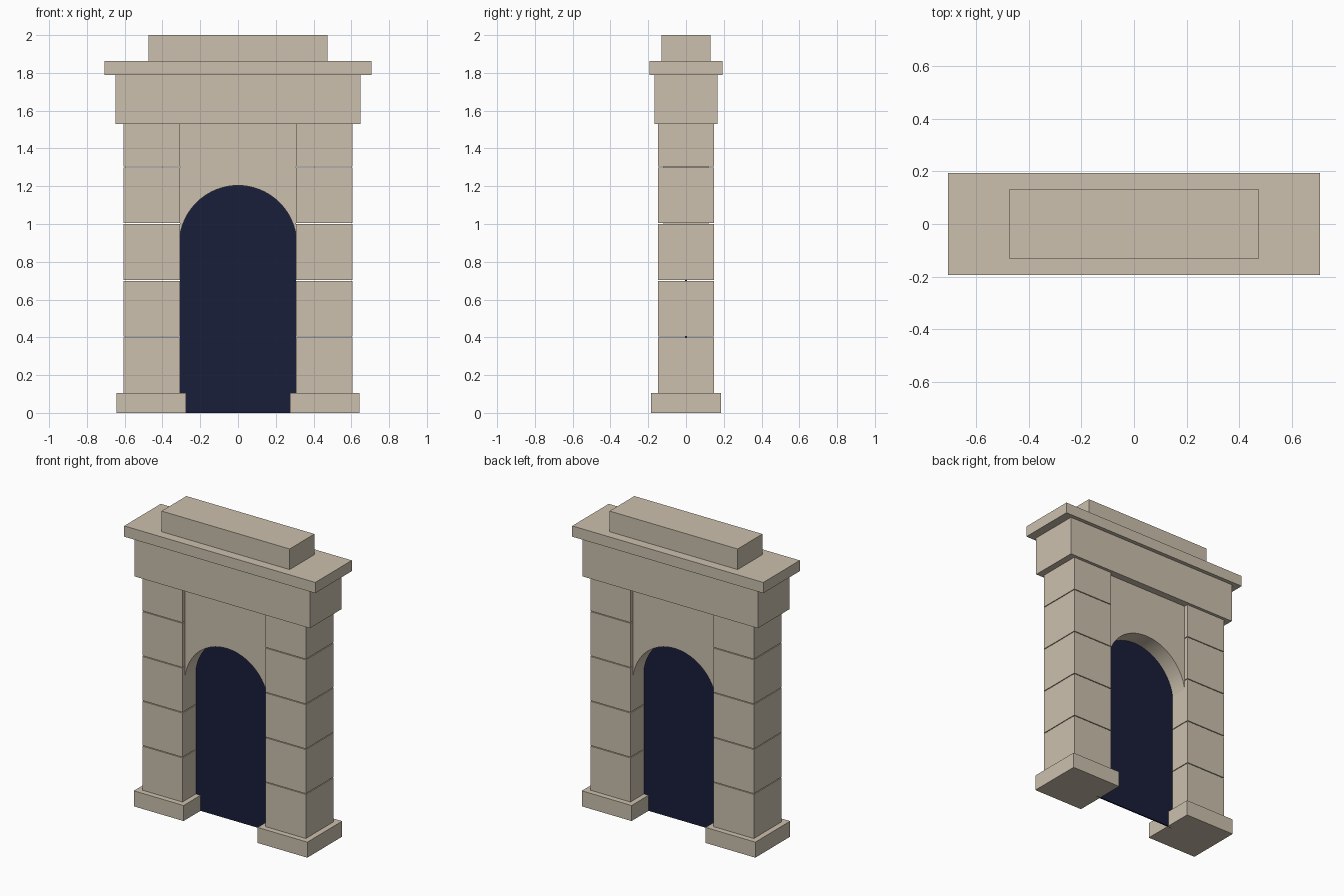
import bpy, bmesh, math

if "Cube" in bpy.data.objects:
    bpy.data.objects.remove(bpy.data.objects["Cube"])


def material(name, color):
    m = bpy.data.materials.new(name)
    m.diffuse_color = color
    m.use_nodes = True
    m.node_tree.nodes["Principled BSDF"].inputs["Base Color"].default_value = m.diffuse_color
    return m


STONE = material("sandstone", (0.60, 0.53, 0.42, 1))
DARK = material("dark_opening", (0.010, 0.013, 0.042, 1))


def add_object(name, bm, mat):
    bmesh.ops.recalc_face_normals(bm, faces=bm.faces)
    mesh = bpy.data.meshes.new(name)
    bm.to_mesh(mesh)
    bm.free()
    mesh.materials.append(mat)
    ob = bpy.data.objects.new(name, mesh)
    bpy.context.collection.objects.link(ob)
    return ob


def box(name, x0, x1, depth, z0, z1):
    """Stone block centred on y = 0; depth is the half depth."""
    bm = bmesh.new()
    bmesh.ops.create_cube(bm, size=1)
    for v in bm.verts:
        v.co = (x0 if v.co.x < 0 else x1, v.co.y * 2 * depth, z0 if v.co.z < 0 else z1)
    return add_object(name, bm, STONE)


def extrude_profile(name, points, depth, mat):
    """Extrude an x-z outline symmetrically along y."""
    bm = bmesh.new()
    face = bm.faces.new([bm.verts.new((x, -depth, z)) for x, z in points])
    out = bmesh.ops.extrude_face_region(bm, geom=[face], use_keep_orig=True)
    for g in out["geom"]:
        if isinstance(g, bmesh.types.BMVert):
            g.co.y = depth
    ob = add_object(name, bm, mat)
    bpy.ops.object.select_all(action='DESELECT')
    bpy.context.view_layer.objects.active = ob
    ob.select_set(True)
    bpy.ops.object.shade_smooth_by_angle(angle=math.radians(30))
    return ob


INNER, OUTER = 0.308, 0.605
BASE_TOP, PIER_TOP = 0.104, 1.53
COURSE, GAP = 0.3, 0.005

# Plinths and coursed stone piers on both sides
for side, s in (("left", -1), ("right", 1)):
    def span(a, b):
        return sorted((s * a, s * b))
    box(f"plinth_{side}", *span(0.274, 0.642), 0.184, 0, BASE_TOP)
    for i in range(5):
        z0 = BASE_TOP + i * COURSE
        z1 = min(z0 + COURSE - GAP, PIER_TOP)
        box(f"pier_block_{side}_{i + 1}", *span(INNER, OUTER), 0.147, z0, z1)

# Arch curve, running from the left springing to the right
RADIUS, CENTRE_Z, STEPS = 0.311, 0.893, 32
start = math.acos(INNER / RADIUS)
arch = []
for i in range(STEPS + 1):
    a = math.pi - start - (math.pi - 2 * start) * i / STEPS
    arch.append((RADIUS * math.cos(a), CENTRE_Z + RADIUS * math.sin(a)))

# Recessed wall above the arch, and the dark panel filling the opening
extrude_profile("arch_wall", arch + [(INNER, PIER_TOP), (-INNER, PIER_TOP)], 0.12, STONE)
extrude_profile("opening_panel", arch + [(INNER, 0), (-INNER, 0)], 0.005, DARK)

# Entablature, cornice and attic block
box("entablature", -0.649, 0.649, 0.167, PIER_TOP, 1.79)
box("cornice", -0.707, 0.707, 0.193, 1.79, 1.862)
box("attic", -0.474, 0.474, 0.131, 1.862, 2.0)
